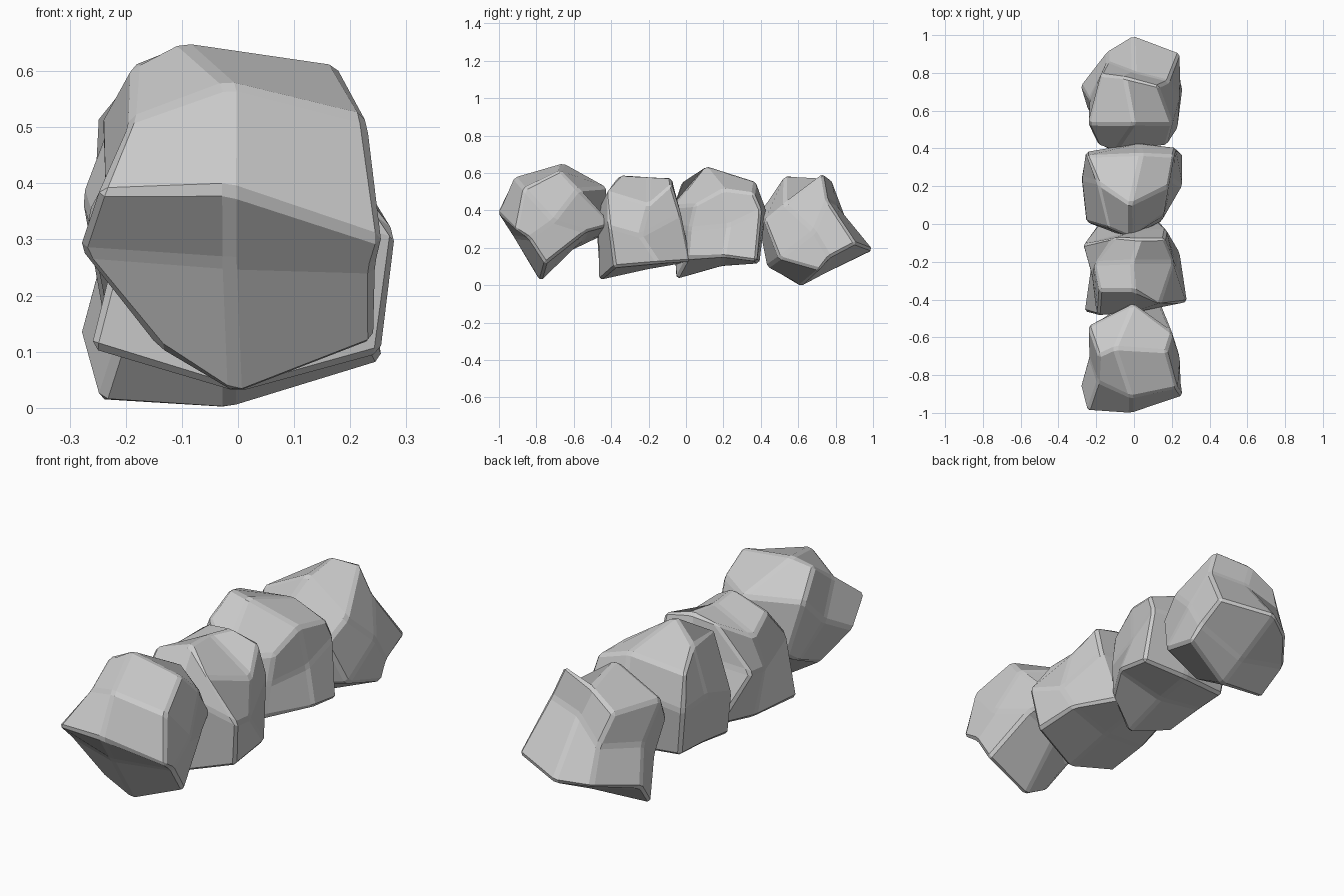
import bpy, bmesh, math
from mathutils import Vector, Matrix

def boulder(name, left, middle, right, left_mid, right_mid, placing=Matrix()):
    """Faceted rock: a lumpy subdivided block made of three 8-point rings and two side caps."""
    bm = bmesh.new()
    pts = left + middle + right + [left_mid, right_mid]
    c = sum((Vector(p) for p in pts), Vector()) / len(pts)
    v = [bm.verts.new(placing @ (c + (Vector(p) - c) * 1.015)) for p in pts]
    L, M, R = v[0:8], v[8:16], v[16:24]
    for i in range(8):
        j = (i + 1) % 8
        bm.faces.new((L[i], L[j], M[j], M[i]))
        bm.faces.new((M[i], M[j], R[j], R[i]))
    for ring, cap in ((L, v[24]), (R, v[25])):
        for i in range(0, 8, 2):            # even points are the corners
            bm.faces.new((ring[i - 1], ring[i], ring[i + 1], cap))
    bmesh.ops.recalc_face_normals(bm, faces=bm.faces[:])
    me = bpy.data.meshes.new(name)
    bm.to_mesh(me)
    bm.free()
    ob = bpy.data.objects.new(name, me)
    bpy.context.collection.objects.link(ob)
    # worn edges
    bev = ob.modifiers.new("worn_edges", 'BEVEL')
    bev.width = 0.013
    bev.segments = 1
    bev.limit_method = 'NONE'
    return ob

# end rock shape with a pointed toe, used at both ends of the row
end_rock = (
    [(-.185, .42, .32), (-.19, .51, .18), (-.245, .62, .01), (-.28, .735, .135),
     (-.14, .91, .165), (-.14, .86, .34), (-.175, .79, .475), (-.24, .53, .465)],
    [(-.10, .385, .365), (-.015, .435, .10), (-.015, .615, 0), (-.015, .75, .068),
     (-.005, .998, .19), (0, .80, .43), (-.05, .778, .56), (0, .53, .585)],
    [(.17, .42, .345), (.225, .50, .145), (.255, .715, .085), (.24, .765, .15),
     (.24, .905, .225), (.18, .755, .455), (.125, .73, .597), (.20, .53, .43)],
    (-.235, .66, .30), (.24, .685, .287))
boulder("rear_boulder", *end_rock)

# same rock rolled forward about its base point
roll = (Matrix.Translation((0, -1.0, .388)) @ Matrix.Rotation(math.radians(-85), 4, 'X')
        @ Matrix.Translation((0, -.615, 0)))
boulder("front_boulder", *end_rock, roll)

# second rock (rings run front bottom, front, front top, top, back top, back, back bottom, bottom)
boulder("second_boulder",
    [(-.26, -.46, .11), (-.19, -.48, .38), (-.18, -.35, .53), (-.21, -.21, .47),
     (-.10, -.07, .56), (-.27, -.11, .35), (-.18, .01, .13), (-.22, -.2, .10)],
    [(0, -.46, .03), (0, -.465, .41), (0, -.35, .587), (-.01, -.2, .58),
     (.03, -.08, .568), (0, -.035, .40), (0, .03, .13), (0, -.2, .09)],
    [(.25, -.38, .10), (.28, -.41, .315), (.13, -.43, .50), (.21, -.2, .43),
     (.16, -.08, .54), (.17, -.03, .38), (.12, .02, .13), (.24, -.145, .12)],
    (-.22, -.27, .30), (.225, -.245, .265))

# third rock
boulder("third_boulder",
    [(-.22, 0, .10), (-.25, .015, .30), (-.13, -.02, .56), (-.19, .22, .585),
     (-.25, .36, .52), (-.25, .38, .35), (-.22, .36, .13), (-.23, .2, .13)],
    [(-.01, -.05, .035), (-.03, -.07, .335), (-.02, -.065, .42), (-.02, .10, .635),
     (.04, .37, .55), (.02, .425, .405), (.02, .39, .12), (0, .19, .105)],
    [(.13, .01, .15), (.15, .02, .30), (.155, .05, .43), (.18, .2, .51),
     (.21, .36, .49), (.22, .40, .40), (.25, .375, .13), (.255, .2, .155)],
    (-.275, .24, .38), (.20, .23, .32))
